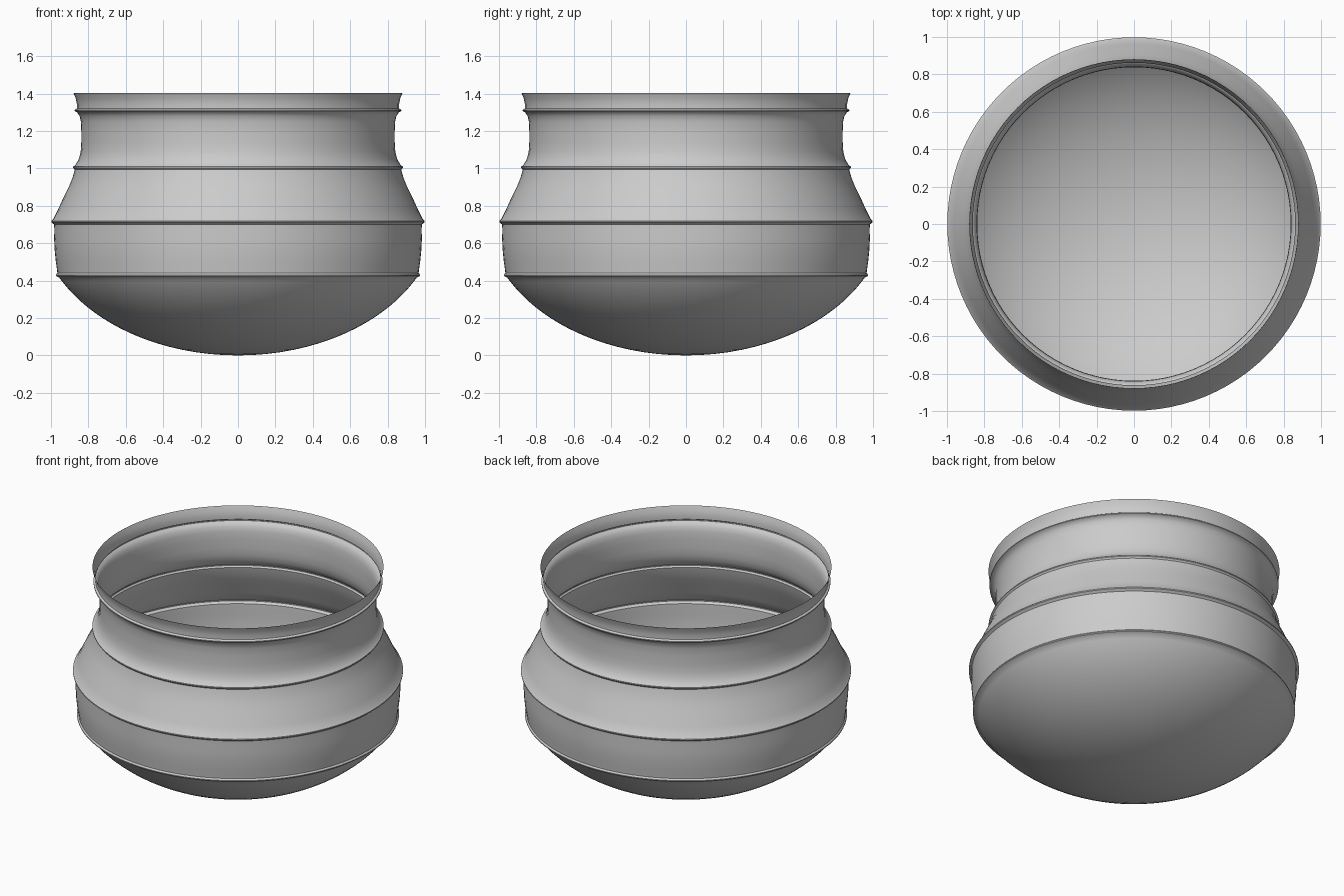
import bpy, bmesh, math

if "Cube" in bpy.data.objects:
    bpy.data.objects.remove(bpy.data.objects["Cube"])

SEGMENTS = 96

# Rounded base: part of an ellipse, from the bottom centre outwards
A, H, R_BASE = 1.07, 0.756, 0.955
base = []
for i in range(1, 19):
    r = R_BASE * math.sin(math.pi / 2 * i / 18 * 0.9) / math.sin(math.pi / 2 * 0.9)
    base.append((r, H * (1 - math.sqrt(1 - (r / A) ** 2))))

# Wall profile (radius, height) with four raised ribs
wall = [
    (0.974, 0.425), (0.974, 0.431), (0.966, 0.441), (0.968, 0.46), (0.974, 0.50),
    (0.980, 0.56), (0.983, 0.62), (0.982, 0.67), (0.983, 0.70),
    (0.998, 0.712), (0.998, 0.719), (0.987, 0.73),
    (0.962, 0.78), (0.935, 0.84), (0.905, 0.90), (0.883, 0.955), (0.873, 0.993),
    (0.881, 1.003), (0.881, 1.009), (0.868, 1.02),
    (0.851, 1.05), (0.841, 1.09), (0.838, 1.14), (0.838, 1.20), (0.840, 1.25),
    (0.847, 1.28), (0.860, 1.299),
    (0.874, 1.306), (0.874, 1.312), (0.862, 1.32), (0.862, 1.345), (0.868, 1.375), (0.880, 1.404),
]

# Lathe the thin open shell around z
bm = bmesh.new()
bottom = bm.verts.new((0, 0, 0))
rings = []
for r, z in base + wall:
    rings.append([bm.verts.new((r * math.cos(2 * math.pi * k / SEGMENTS),
                                r * math.sin(2 * math.pi * k / SEGMENTS), z))
                  for k in range(SEGMENTS)])
for k in range(SEGMENTS):
    n = (k + 1) % SEGMENTS
    bm.faces.new((bottom, rings[0][n], rings[0][k]))
    for lo, hi in zip(rings, rings[1:]):
        bm.faces.new((lo[k], lo[n], hi[n], hi[k]))
mesh = bpy.data.meshes.new("pot")
bm.to_mesh(mesh)
bm.free()

pot = bpy.data.objects.new("pot", mesh)
bpy.context.collection.objects.link(pot)
bpy.context.view_layer.objects.active = pot
pot.select_set(True)
bpy.ops.object.shade_smooth_by_angle(angle=math.radians(30))
